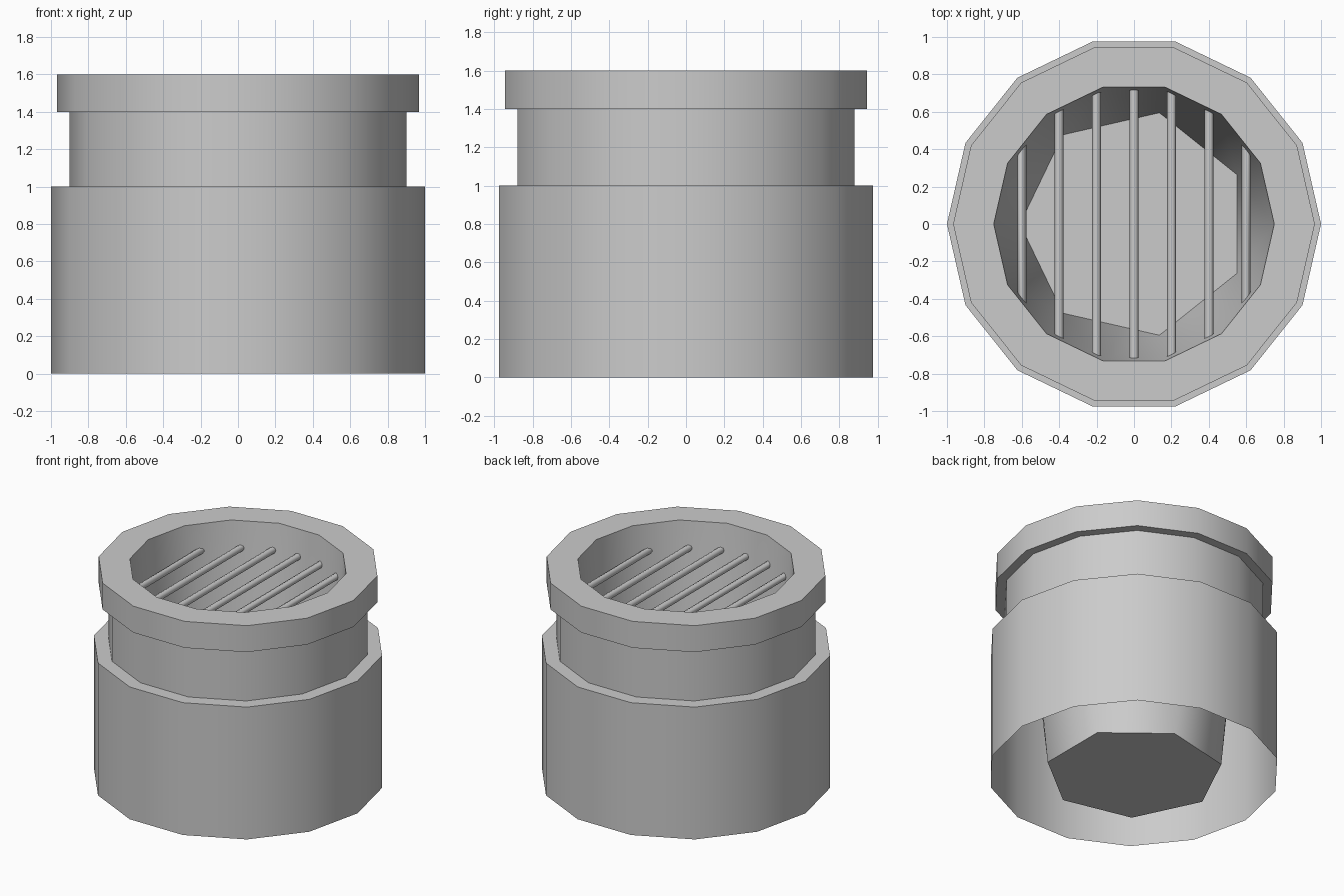
import bpy, bmesh
from math import cos, sin, pi, radians

SIDES = 14

cube = bpy.data.objects.get("Cube")
if cube:
    bpy.data.objects.remove(cube, do_unlink=True)

grey = bpy.data.materials.new("plain grey")
grey.use_nodes = True
colour = (0.6, 0.6, 0.6, 1)
grey.diffuse_color = colour
grey.node_tree.nodes["Principled BSDF"].inputs["Base Color"].default_value = colour


def finish(bm, name):
    """Turn the bmesh into a smooth object with sharp corners."""
    mesh = bpy.data.meshes.new(name)
    bm.to_mesh(mesh)
    bm.free()
    mesh.materials.append(grey)
    obj = bpy.data.objects.new(name, mesh)
    bpy.context.collection.objects.link(obj)
    bpy.ops.object.select_all(action='DESELECT')
    obj.select_set(True)
    bpy.context.view_layer.objects.active = obj
    bpy.ops.object.shade_smooth_by_angle(angle=radians(50))
    return obj


def ring(bm, radius, z, sides, start=0.0):
    return [bm.verts.new((radius * cos(start + 2 * pi * i / sides),
                          radius * sin(start + 2 * pi * i / sides), z))
            for i in range(sides)]


# Open-bottomed casing: wide body, neck, collar and flat top rim
bm = bmesh.new()
profile = [(1, 0), (1, 1), (0.9, 1), (0.9, 1.4), (0.967, 1.4), (0.967, 1.6), (0.75, 1.6)]
rings = [ring(bm, r, z, SIDES) for r, z in profile]
for low, high in zip(rings, rings[1:]):
    for i in range(SIDES):
        j = (i + 1) % SIDES
        bm.faces.new((low[i], low[j], high[j], high[i]))
finish(bm, "casing")

# Inner cup: fourteen sides at the mouth, seven at the floor
bm = bmesh.new()
top = ring(bm, 0.75, 1.6, SIDES, pi)
floor = ring(bm, 0.61, 0, SIDES // 2, pi)
for k in range(SIDES // 2):
    a, mid, b = (top[(2 * k + n) % SIDES] for n in range(3))
    c, d = floor[k], floor[(k + 1) % len(floor)]
    bm.faces.new((a, mid, c))
    bm.faces.new((mid, d, c))
    bm.faces.new((mid, b, d))
bm.faces.new(floor)
finish(bm, "inner_cup")


def wall_y(x, radius=0.735):
    """Distance from the x axis to the cup wall at x."""
    pts = [(radius * cos(2 * pi * i / SIDES), radius * sin(2 * pi * i / SIDES))
           for i in range(SIDES // 2 + 1)]
    for (x1, y1), (x0, y0) in zip(pts, pts[1:]):
        if x0 <= x <= x1:
            return y0 + (y1 - y0) * (x - x0) / (x1 - x0)
    return 0


# Grille bars, trimmed to meet the cup wall
for n in range(-3, 4):
    bm = bmesh.new()
    ends = []
    for side in (-1, 1):
        loop = []
        for i in range(8):
            x = 0.2 * n + 0.024 * cos(2 * pi * i / 8)
            z = 1.4 + 0.024 * sin(2 * pi * i / 8)
            loop.append(bm.verts.new((x, side * wall_y(x), z)))
        bm.faces.new(loop)
        ends.append(loop)
    for i in range(8):
        j = (i + 1) % 8
        bm.faces.new((ends[0][i], ends[0][j], ends[1][j], ends[1][i]))
    bmesh.ops.recalc_face_normals(bm, faces=bm.faces)
    finish(bm, f"grille_bar_{n + 4}")
